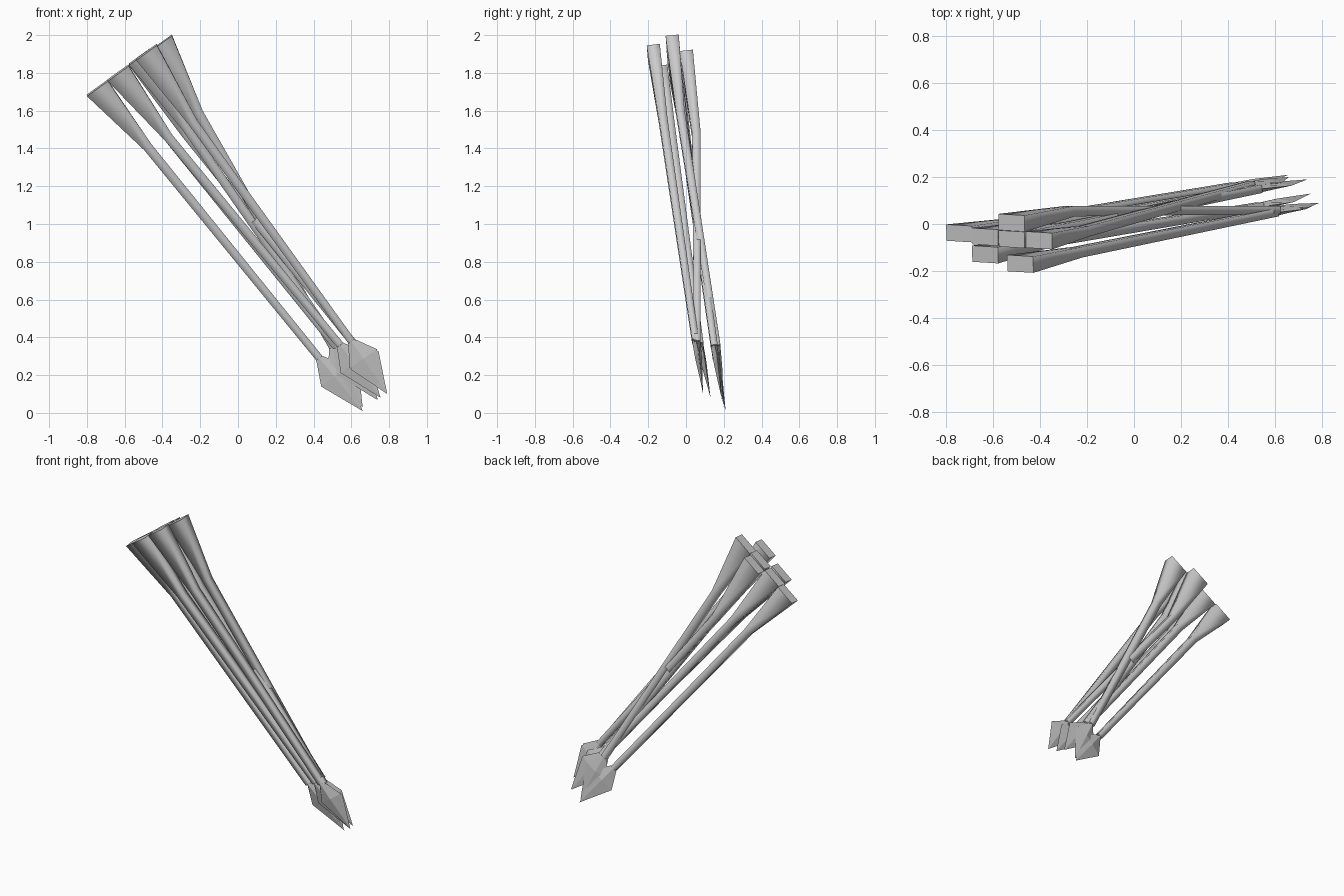
import bpy, bmesh
from mathutils import Vector as V

if "Cube" in bpy.data.objects:
    bpy.data.objects.remove(bpy.data.objects["Cube"])

# Each arrow: centre of flared end, end of flare, neck of head, tip
ARROWS = [
    ((-0.745, -0.040, 1.72), (-0.48, 0.005, 1.41), (0.43, 0.160, 0.29), (0.660, 0.21, 0.01)),
    ((-0.635, -0.130, 1.80), (-0.37, -0.075, 1.46), (0.54, 0.075, 0.36), (0.755, 0.13, 0.08)),
    ((-0.635, -0.055, 1.80), (-0.37, -0.005, 1.46), (0.52, 0.150, 0.35), (0.735, 0.19, 0.07)),
    ((-0.522, 0.005, 1.88), (-0.27, 0.055, 1.47), (0.61, 0.060, 0.37), (0.790, 0.09, 0.10)),
    ((-0.522, -0.065, 1.885), (-0.28, -0.015, 1.52), (0.53, 0.150, 0.35), (0.740, 0.19, 0.07)),
    ((-0.405, -0.070, 1.96), (-0.21, -0.030, 1.59), (0.50, 0.165, 0.35), (0.660, 0.20, 0.03)),
    ((-0.485, -0.170, 1.91), (-0.24, -0.120, 1.54), (0.60, 0.050, 0.38), (0.785, 0.09, 0.11)),
]


def loft(name, rings, tip=None, smooth=True):
    """Skin a list of 4-point rings, closed by a flat end or a point."""
    bm = bmesh.new()
    loops = [[bm.verts.new(p) for p in r] for r in rings]
    for a, b in zip(loops, loops[1:]):
        for i in range(4):
            j = (i + 1) % 4
            bm.faces.new((a[i], a[j], b[j], b[i])).smooth = smooth
    bm.faces.new(loops[0])
    if tip is None:
        bm.faces.new(loops[-1])
    else:
        t = bm.verts.new(tip)
        for i in range(4):
            bm.faces.new((loops[-1][i], loops[-1][(i + 1) % 4], t))
    bmesh.ops.recalc_face_normals(bm, faces=bm.faces)
    me = bpy.data.meshes.new(name)
    bm.to_mesh(me)
    bm.free()
    bpy.context.collection.objects.link(bpy.data.objects.new(name, me))


def axes(d):
    """Width axis in the front plane and depth axis across it."""
    side = V((-d.z, 0, d.x)).normalized()
    return side, d.cross(side).normalized()


def rect(c, s, t, w, h):
    return [c + s * (a * w / 2) + t * (b * h / 2)
            for a, b in ((-1, -1), (1, -1), (1, 1), (-1, 1))]


def rhomb(c, s, t, w, h):
    return [c - s * w / 2, c - t * h / 2, c + s * w / 2, c + t * h / 2]


for n, pts in enumerate(ARROWS, 1):
    end, flare, neck, tip = map(V, pts)
    # shaft with flared, flat-ended nock
    s1, t1 = V((0.81, -0.05, 0.58)).normalized(), None
    t1 = (flare - end).normalized().cross(s1).normalized()
    s2, t2 = axes((neck - flare).normalized())
    loft(f"arrow_shaft_{n}", [rect(end, s1, t1, 0.136, 0.07),
                              rect(flare, s2, t2, 0.05, 0.045),
                              rect(neck, s2, t2, 0.04, 0.035)])
    # diamond head
    s3, t3 = axes((tip - neck).normalized())
    loft(f"arrow_head_{n}", [rhomb(neck, s3, t3, 0.04, 0.035),
                             rhomb(neck.lerp(tip, 0.34), s3, t3, 0.175, 0.03)],
         tip, smooth=False)
